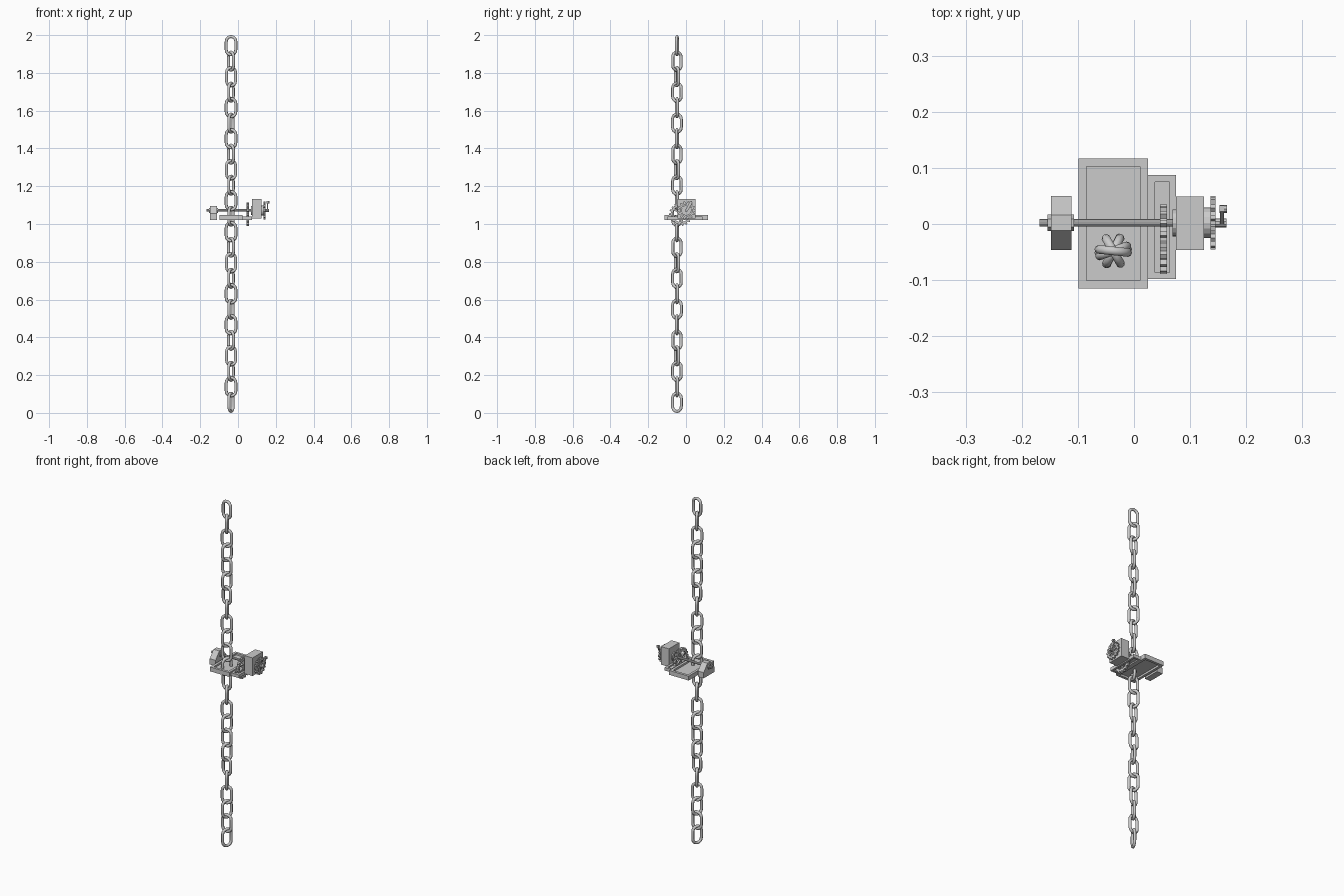
import bpy, bmesh
from math import sin, cos, pi, radians

if "Cube" in bpy.data.objects:
    bpy.data.objects.remove(bpy.data.objects["Cube"])

AX_Y, AX_Z = 0.002, 1.072


def make(name, bm, smooth=False):
    bmesh.ops.recalc_face_normals(bm, faces=bm.faces)
    me = bpy.data.meshes.new(name)
    bm.to_mesh(me)
    bm.free()
    for p in me.polygons:
        p.use_smooth = smooth
    ob = bpy.data.objects.new(name, me)
    bpy.context.collection.objects.link(ob)
    return ob


def extrude_x(name, profile, x0, x1):
    """Solid from a (y, z) outline pulled along x."""
    bm = bmesh.new()
    f = bm.faces.new([bm.verts.new((x0, y, z)) for y, z in profile])
    ext = bmesh.ops.extrude_face_region(bm, geom=[f])
    vs = [v for v in ext['geom'] if isinstance(v, bmesh.types.BMVert)]
    bmesh.ops.translate(bm, verts=vs, vec=(x1 - x0, 0, 0))
    return make(name, bm)


def box(name, x0, x1, y0, y1, z0, z1):
    return extrude_x(name, [(y0, z0), (y1, z0), (y1, z1), (y0, z1)], x0, x1)


def disc(name, x0, x1, r, n=16, y=AX_Y, z=AX_Z):
    return extrude_x(name, [(y + r * cos(2 * pi * i / n), z + r * sin(2 * pi * i / n))
                            for i in range(n)], x0, x1)


def gear(name, x0, x1, r, root, hole, teeth, spokes, y=AX_Y, z=AX_Z):
    """Toothed ring carried by flat spokes."""
    bm = bmesh.new()
    cols = []
    for i in range(teeth):
        for off, rad in ((-.32, root), (-.18, r), (.18, r), (.32, root)):
            a = 2 * pi * (i + off) / teeth
            cols.append([bm.verts.new((x, y + q * cos(a), z + q * sin(a)))
                         for x, q in ((x0, hole), (x0, rad), (x1, rad), (x1, hole))])
    for i, c in enumerate(cols):
        d = cols[(i + 1) % len(cols)]
        for k in range(4):
            m = (k + 1) % 4
            bm.faces.new((c[k], c[m], d[m], d[k]))
    make(name, bm)
    w = 0.0045
    for i in range(spokes):
        a = pi * i / spokes + .4
        u, v = (cos(a), sin(a)), (-sin(a), cos(a))
        extrude_x(name + "_spoke", [(y + s * hole * 1.03 * u[0] + t * w * v[0],
                                     z + s * hole * 1.03 * u[1] + t * w * v[1])
                                    for s, t in ((-1, -1), (1, -1), (1, 1), (-1, 1))],
                  x0 + .002, x1 - .002)


def tray(name, x0, x1, y0, y1, z0, z1, rim, top_in, bottom_in):
    """Plate with a flat raised rim above and a hollow underneath."""
    box(name + "_plate", x0 + rim, x1 - rim, y0 + rim, y1 - rim, z0 + bottom_in, z1 - top_in)
    for a, b, c, d in ((x0, x0 + rim, y0, y1), (x1 - rim, x1, y0, y1),
                       (x0 + rim, x1 - rim, y0, y0 + rim), (x0 + rim, x1 - rim, y1 - rim, y1)):
        box(name + "_rim", a, b, c, d, z0, z1)


# chain: one stadium-shaped link, repeated with a twist cycle
LEN, WID, WIRE, COUNT = 0.112, 0.067, 0.008, 24
bend = WID / 2 - WIRE
half = LEN / 2 - WID / 2
bm = bmesh.new()
rings = []
for side in (1, -1):
    for i in range(9):
        a = pi * i / 8 + (0 if side == 1 else pi)
        rings.append([bm.verts.new(((bend + WIRE * cos(t)) * cos(a), WIRE * sin(t),
                                    side * half + (bend + WIRE * cos(t)) * sin(a)))
                      for t in (2 * pi * k / 10 for k in range(10))])
for i, ring in enumerate(rings):
    nxt = rings[(i + 1) % len(rings)]
    for k in range(10):
        m = (k + 1) % 10
        bm.faces.new((ring[k], ring[m], nxt[m], nxt[k]))
first = make("chain_link", bm, smooth=True)
twist = (-6, 120, 20, 62, 6, 64)
for i in range(COUNT):
    link = first if i == 0 else bpy.data.objects.new("chain_link", first.data)
    if i:
        bpy.context.collection.objects.link(link)
    link.location = (-0.037, -0.048, 2 - LEN / 2 - i * (2 - LEN) / (COUNT - 1))
    link.rotation_euler = (0, 0, radians(twist[i % 6]))

# base plates
tray("main_tray", -0.099, 0.025, -0.115, 0.117, 1.022, 1.047, 0.0145, 0.010, 0.011)
tray("side_tray", 0.025, 0.075, -0.098, 0.087, 1.022, 1.040, 0.012, 0.007, 0.007)

# axle and left bearing
disc("axle", -0.168, 0.152, 0.0065, 10)
extrude_x("left_bearing", [(-.046, 1.022), (.05, 1.022), (.05, 1.055), (.016, 1.096),
                           (-.012, 1.096), (-.046, 1.055)], -0.148, -0.111)
disc("left_bearing_boss", -0.154, -0.107, 0.0145, 6)

# sprocket over the side tray
gear("sprocket", 0.046, 0.059, 0.062, 0.053, 0.042, 18, 3, -0.027, 1.052)
disc("sprocket_collar", 0.069, 0.076, 0.024)

# gearbox
box("gearbox", 0.075, 0.125, -0.046, 0.049, 1.028, 1.132)
disc("gearbox_hub", 0.124, 0.136, 0.027)

# outer cog and crank
gear("outer_cog", 0.136, 0.145, 0.048, 0.040, 0.031, 14, 3)
disc("crank_boss", 0.135, 0.165, 0.008, 10)
extrude_x("crank_arm", [(-.005, 1.072), (.008, 1.066), (.033, 1.110),
                        (.033, 1.122), (.022, 1.122)], 0.153, 0.160)
disc("crank_grip", 0.152, 0.166, 0.007, 8, 0.027, 1.115)
